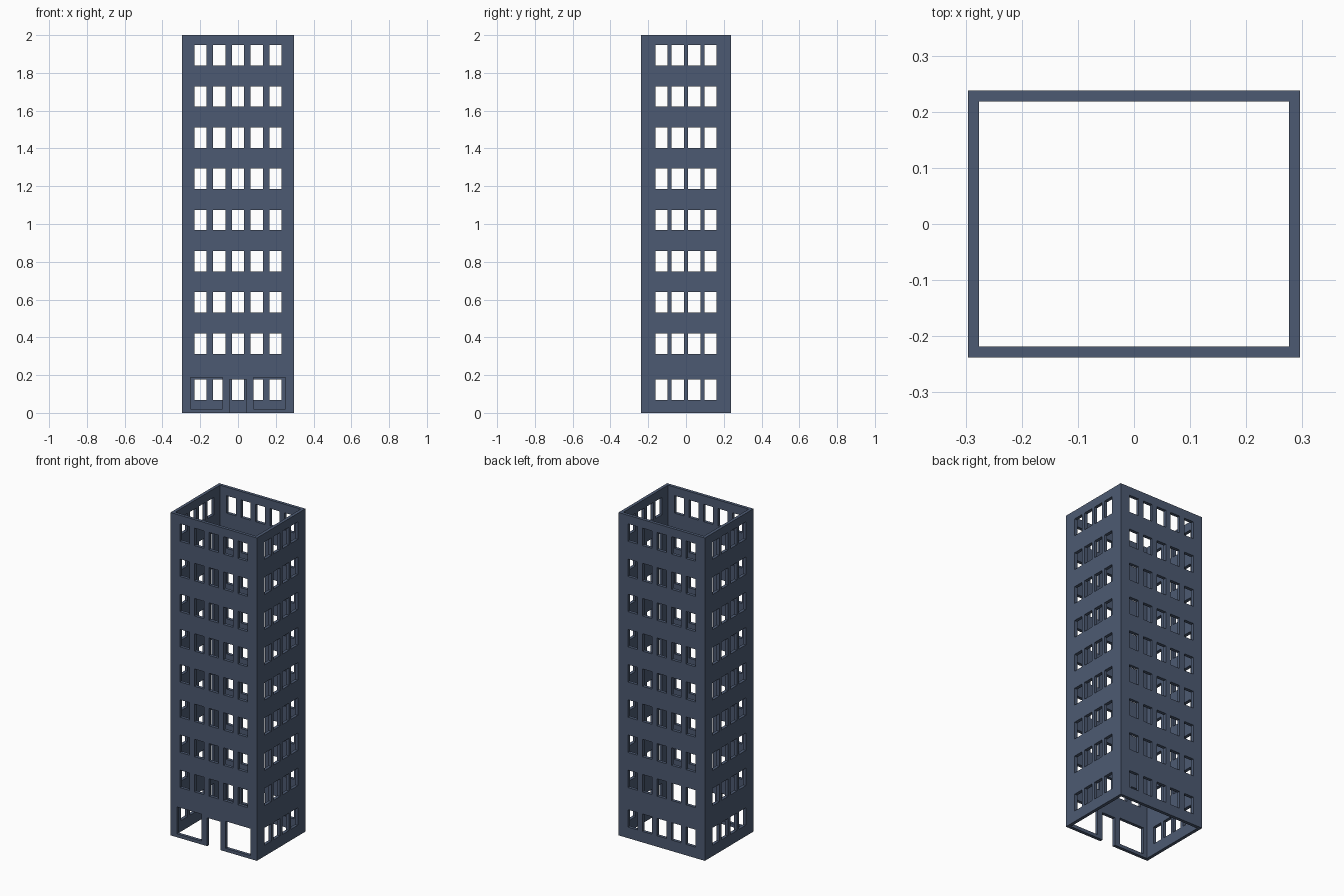
import bpy, bmesh
from math import pi
from mathutils import Matrix, Vector

cube = bpy.data.objects.get("Cube")
if cube:
    bpy.data.objects.remove(cube, do_unlink=True)

HALF_X, HALF_Y, HEIGHT, THICK = 0.296, 0.238, 2.0, 0.0195
WIN_W, WIN_H = 0.065, 0.108
FLOORS = [0.313 + 0.218 * i for i in range(8)]
GROUND = 0.068

# Window columns on the wide and the narrow walls
WIDE = [0.0995 * i for i in range(-2, 3)]
NARROW = [0.0865 * (i - 1.5) for i in range(4)]


def windows(columns, rows):
    """Openings as (left, right, bottom, top)."""
    return [(c - WIN_W / 2, c + WIN_W / 2, z, z + WIN_H) for c in columns for z in rows]


all_rows = [GROUND] + FLOORS
# Front ground floor: open doorway between two shop windows
entrance = [(-0.045, 0.045, 0, GROUND + WIN_H),
            (-0.252, -0.082, 0.021, 0.188),
            (0.082, 0.252, 0.021, 0.188)]
front = windows(WIDE, FLOORS) + entrance
back = windows(WIDE, all_rows)
side = windows(NARROW, all_rows)

# Shared height cuts let the four walls weld at the corners
levels = sorted({round(z, 4) for o in front + back + side for z in o[2:]} | {0, HEIGHT})


def add_wall(bm, half_width, depth, turn, openings):
    """Grid sheet facing outward, leaving out every cell inside an opening."""
    cuts = sorted({round(u, 4) for o in openings for u in o[:2]} | {-half_width, half_width})
    rotation = Matrix.Rotation(turn * pi / 2, 3, 'Z')
    for u0, u1 in zip(cuts, cuts[1:]):
        for z0, z1 in zip(levels, levels[1:]):
            u, z = (u0 + u1) / 2, (z0 + z1) / 2
            if any(a < u < b and c < z < d for a, b, c, d in openings):
                continue
            corners = [(u0, z0), (u1, z0), (u1, z1), (u0, z1)]
            bm.faces.new([bm.verts.new(rotation @ Vector((p, -depth, q))) for p, q in corners])


bm = bmesh.new()
add_wall(bm, HALF_X, HALF_Y, 0, front)
add_wall(bm, HALF_Y, HALF_X, 1, side)
add_wall(bm, HALF_X, HALF_Y, 2, back)
add_wall(bm, HALF_Y, HALF_X, 3, side)
bmesh.ops.remove_doubles(bm, verts=bm.verts[:], dist=0.0001)
mesh = bpy.data.meshes.new("tower_walls")
bm.to_mesh(mesh)
bm.free()

walls = bpy.data.objects.new("tower_walls", mesh)
bpy.context.collection.objects.link(walls)

# Wall thickness grows inward
solid = walls.modifiers.new("wall_thickness", 'SOLIDIFY')
solid.thickness = THICK
solid.offset = -1
solid.use_even_offset = True

# Slate blue paint
paint = bpy.data.materials.new("slate_blue")
paint.use_nodes = True
colour = (0.073, 0.102, 0.168, 1)
paint.diffuse_color = colour
paint.node_tree.nodes["Principled BSDF"].inputs["Base Color"].default_value = colour
mesh.materials.append(paint)
